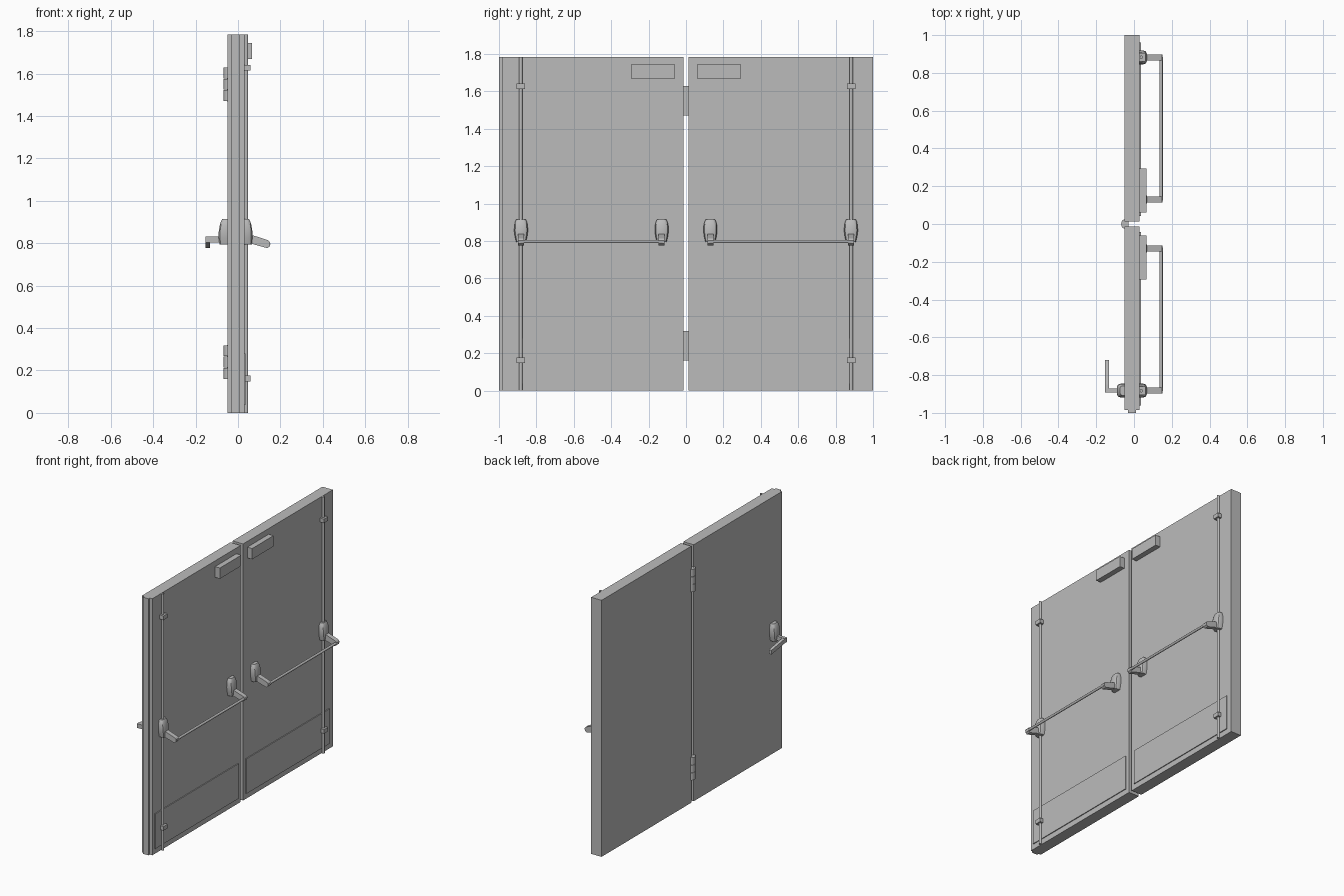
import bpy, bmesh, math
from mathutils import Vector

if "Cube" in bpy.data.objects:
    bpy.data.objects.remove(bpy.data.objects["Cube"])

grey = bpy.data.materials.new("painted grey")
grey.diffuse_color = (0.5, 0.5, 0.5, 1)
grey.use_nodes = True
grey.node_tree.nodes["Principled BSDF"].inputs["Base Color"].default_value = grey.diffuse_color

BACK, FRONT, H = -0.05, 0.03, 1.785   # door face planes and height


def finish(name, bm, smooth=None):
    bmesh.ops.recalc_face_normals(bm, faces=bm.faces)
    me = bpy.data.meshes.new(name)
    bm.to_mesh(me)
    bm.free()
    me.materials.append(grey)
    ob = bpy.data.objects.new(name, me)
    bpy.context.collection.objects.link(ob)
    if smooth:
        bpy.ops.object.select_all(action='DESELECT')
        ob.select_set(True)
        bpy.context.view_layer.objects.active = ob
        bpy.ops.object.shade_smooth_by_angle(angle=math.radians(smooth))
    return ob


def loft(name, rings, smooth=None):
    """Skin a list of equal-length closed rings and cap both ends."""
    bm = bmesh.new()
    rows = [[bm.verts.new(p) for p in r] for r in rings]
    n = len(rows[0])
    for a, b in zip(rows, rows[1:]):
        for i in range(n):
            j = (i + 1) % n
            bm.faces.new((a[i], a[j], b[j], b[i]))
    bm.faces.new(rows[0])
    bm.faces.new(rows[-1])
    return finish(name, bm, smooth)


def box(name, x0, x1, y0, y1, z0, z1):
    y0, y1 = sorted((y0, y1))
    return loft(name, [[(x0, y0, z), (x1, y0, z), (x1, y1, z), (x0, y1, z)] for z in (z0, z1)])


def rod(name, p0, p1, r, r2=None, n=16):
    """Straight round bar; r2 gives an oval second radius."""
    p0, p1 = Vector(p0), Vector(p1)
    d = (p1 - p0).normalized()
    u = Vector((1, 0, 0)) if abs(d.x) < 0.9 else Vector((0, 1, 0))
    v = d.cross(u)
    r2 = r2 or r
    ang = [2 * math.pi * i / n for i in range(n)]
    return loft(name, [[p + u * r * math.cos(a) + v * r2 * math.sin(a) for a in ang]
                       for p in (p0, p1)], 40)


def housing(name, x, sgn, y, depth):
    """Rounded lock housing growing out of the door face."""
    rings = []
    for z, hw, d in ((0.795, 0.026, 0.92), (0.825, 0.033, 1.0), (0.855, 0.037, 1.0),
                     (0.885, 0.035, 0.88), (0.903, 0.031, 0.74), (0.915, 0.025, 0.58)):
        d *= depth
        prof = [(0, -1), (0.5, -1), (0.85, -0.85), (1, -0.55),
                (1, 0.55), (0.85, 0.85), (0.5, 1), (0, 1)]
        rings.append([(x + sgn * d * a, y + hw * b, z) for a, b in prof])
    return loft(name, rings, 35)


def extrude_y(name, profile, y, half):
    return loft(name, [[(x, yy, z) for x, z in profile] for yy in (y - half, y + half)])


# door leaves, the first with a narrow rebate tongue on its free edge
box("left_leaf", BACK, FRONT, -0.985, -0.013, 0, H)
box("left_leaf_tongue", -0.032, 0.01, -1.0, -0.985, 0, H)
box("right_leaf", BACK, FRONT, 0.013, 1.0, 0, H)

for s, side in ((-1, "left"), (1, "right")):
    # kick plate and sign box
    box(side + "_kick_plate", FRONT, FRONT + 0.006, s * 0.042, s * 0.96, 0.037, 0.28)
    box(side + "_closer_box", FRONT, 0.067, s * 0.06, s * 0.295, 1.67, 1.745)

    # vertical bolt rod with guide clips
    rod(side + "_bolt_rod", (0.039, s * 0.883, 0.0), (0.039, s * 0.883, H), 0.009)
    for z in (0.163, 1.628):
        box(side + "_rod_clip", FRONT, 0.06, s * 0.86, s * 0.905, z - 0.014, z + 0.014)

    # push bar with two housings and sloping arms
    for y in (s * 0.13, s * 0.882):
        housing(side + "_bar_housing", FRONT, 1, y, 0.038)
        extrude_y(side + "_bar_arm", [(0.05, 0.840), (0.075, 0.836), (0.143, 0.814), (0.152, 0.804),
                                      (0.150, 0.786), (0.138, 0.777), (0.05, 0.802)], y, 0.016)
    rod(side + "_push_bar", (0.144, s * 0.125, 0.797), (0.144, s * 0.885, 0.797), 0.0085)

# hinges across the gap, each a knuckle of three segments on a small plate
for z0 in (0.16, 1.47):
    box("hinge_plate", -0.052, -0.03, -0.016, 0.016, z0, z0 + 0.16)
    for k in range(3):
        a = z0 + k * 0.16 / 3
        rod("hinge_knuckle", (-0.051, 0, a + 0.001), (-0.051, 0, a + 0.0523), 0.017, 0.024)

# lever handle on the back
housing("lever_housing", BACK, -1, -0.882, 0.041)
box("lever_spindle", -0.154, -0.08, -0.892, -0.870, 0.803, 0.832)
loft("lever_grip", [[(x, y, z + dz) for x, dz in ((-0.154, -0.0145), (-0.133, -0.0145),
                                                  (-0.133, 0.0145), (-0.154, 0.0145))]
                    for y, z in ((-0.892, 0.8175), (-0.85, 0.814), (-0.72, 0.793))])
